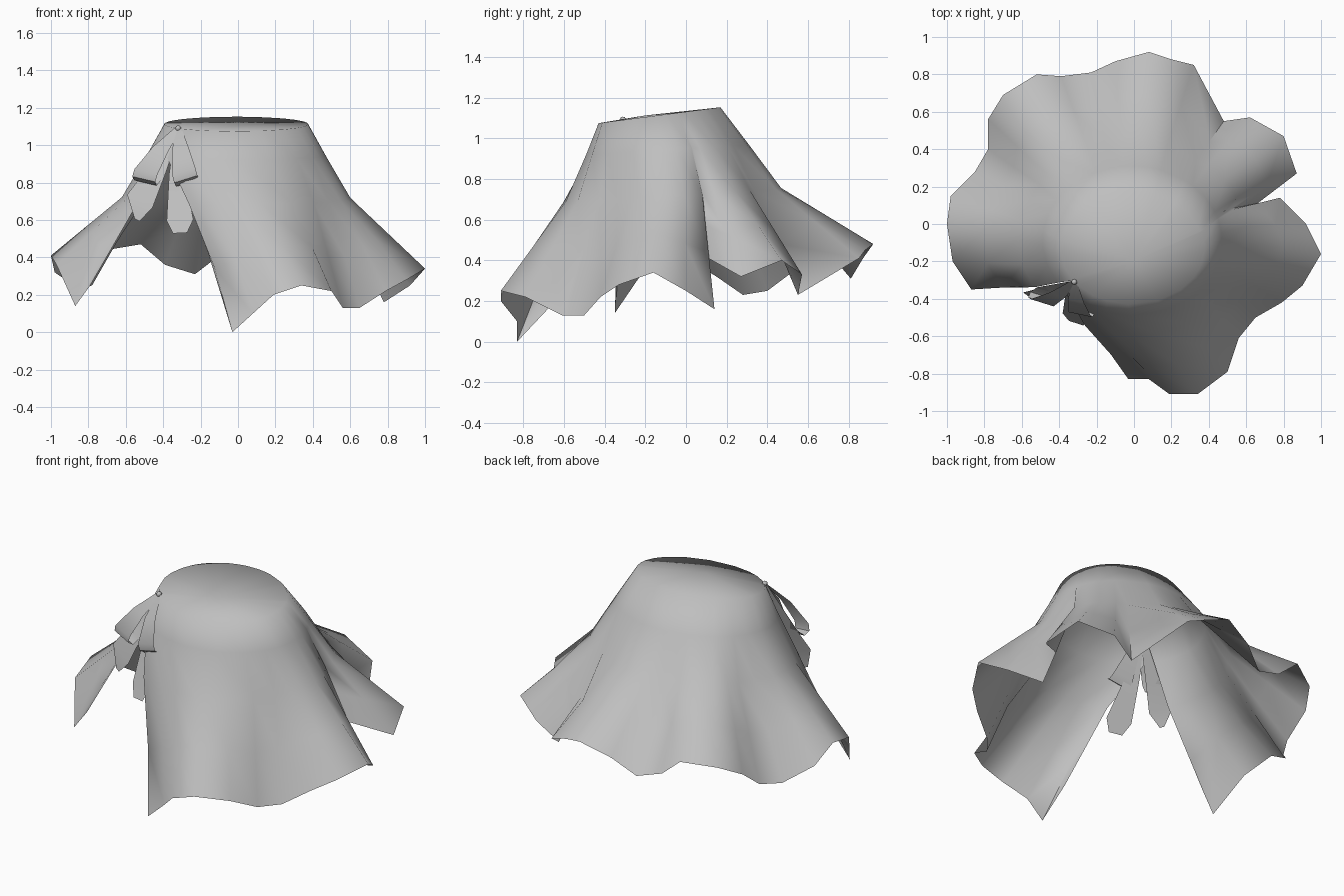
import bpy, bmesh
from math import sin, cos, atan2, radians, degrees
from mathutils import Vector

cube = bpy.data.objects.get("Cube")
if cube:
    bpy.data.objects.remove(cube, do_unlink=True)

cloth = bpy.data.materials.new("grey_cloth")
cloth.use_nodes = True
cloth.diffuse_color = (0.52, 0.52, 0.52, 1)
cloth.node_tree.nodes["Principled BSDF"].inputs["Base Color"].default_value = (0.52, 0.52, 0.52, 1)


def finish(bm, name, angle):
    """Turn a bmesh into a smooth shaded object."""
    mesh = bpy.data.meshes.new(name)
    bm.to_mesh(mesh)
    bm.free()
    mesh.materials.append(cloth)
    obj = bpy.data.objects.new(name, mesh)
    bpy.context.collection.objects.link(obj)
    bpy.ops.object.select_all(action="DESELECT")
    obj.select_set(True)
    bpy.context.view_layer.objects.active = obj
    bpy.ops.object.shade_smooth_by_angle(angle=radians(angle))
    return obj


def bridge(bm, rows):
    """Join rows of vertices with quads."""
    for low, high in zip(rows, rows[1:]):
        for i in range(len(low) - 1):
            bm.faces.new((high[i], high[i + 1], low[i + 1], low[i]))


def remap(value, start, end, new_start, new_end):
    return new_start + (value - start) / (end - start) * (new_end - new_start)


# Folded hem, from one side of the front slit round to the other
hem = [Vector(p) for p in (
    (-.06, -.67, .17), (-.03, -.83, 0), (.08, -.83, .1), (.19, -.91, .2), (.34, -.91, .25),
    (.5, -.79, .22), (.56, -.61, .13), (.65, -.5, .13), (.79, -.42, .22), (.9, -.33, .28),
    (1, -.16, .34), (.92, 0, .25), (.78, .14, .16), (.66, .11, .41), (.87, .27, .32),
    (.8, .47, .4), (.62, .57, .33), (.48, .55, .23), (.32, .85, .41), (.2, .88, .45),
    (.08, .92, .48), (-.1, .87, .41), (-.23, .81, .31), (-.39, .79, .36), (-.52, .8, .47),
    (-.7, .69, .44), (-.78, .56, .37), (-.78, .4, .25), (-.85, .28, .23), (-.98, .15, .32),
    (-1, 0, .41), (-.97, -.2, .36), (-.87, -.35, .14), (-.79, -.34, .25))]


def hem_angle(p):
    a = degrees(atan2(p.y + 0.1, p.x))
    return a + 360 if a < -120 else a


def slit_angle(a, right_end, left_end):
    """Close the slit gradually towards the waist."""
    if a < -35:
        return remap(a, hem_angle(hem[0]), -35, right_end, -35)
    if a > 150:
        return remap(a, 150, hem_angle(hem[-1]), 150, left_end)
    return a


def ring(centre_y, rx, ry, height, slope, right_end, left_end):
    points = []
    for p in hem:
        a = radians(slit_angle(hem_angle(p), right_end, left_end))
        y = centre_y + ry * sin(a)
        points.append(Vector((rx * cos(a) - 0.01, y, height + slope * y)))
    return points


def fold_scale(i):
    """Pull a column inwards where the hem forms a valley."""
    if i < 3 or i > len(hem) - 4:
        return 1
    r = [hem[k].xy.length for k in (i - 2, i, i + 2)]
    return 1 + 0.3 * min(0, r[1] - (r[0] + r[2]) / 2)


# Skirt body with waist, hip and ruffle rows
waist = ring(-0.13, 0.385, 0.3, 1.13, 0.13, -145, 215)
upper = ring(-0.09, 0.48, 0.4, 0.95, 0.06, -140, 214)
hip = ring(-0.07, 0.595, 0.52, 0.74, 0.06, -116, 211)
hip = [h.lerp(p, 0.04) for h, p in zip(hip, hem)]
for i, h in enumerate(hip):
    h.xy *= fold_scale(i)
ruffle = [h.lerp(p, 0.5) for h, p in zip(hip, hem)]
bm = bmesh.new()
rows = [[bm.verts.new(p) for p in row] for row in (hem, ruffle, hip, upper, waist)]
bridge(bm, rows)
# Top panel, blended softly into the body
centre = bm.verts.new((0, -0.2, 1.112))
top = rows[-1]
for a, b in zip(top, top[1:]):
    bm.faces.new((a, b, centre))
bmesh.ops.remove_doubles(bm, verts=top, dist=0.001)
bmesh.ops.recalc_face_normals(bm, faces=bm.faces)
finish(bm, "skirt", 75)


def ribbon(name, side, path):
    """Strip of cloth along a path of (point, half width)."""
    side = Vector(side).normalized()
    bm = bmesh.new()
    rows = [[bm.verts.new(Vector(p) + side * w * s) for s in (-1, 1)] for p, w in path]
    bridge(bm, rows)
    finish(bm, name, 40)


# Bow loops
knot = Vector((-0.32, -0.31, 1.09))
for name, side, tip in (
        ("bow_loop_right", (.95, -.3, -.22), Vector((-.5, -.4, .81))),
        ("bow_loop_left", (.95, -.2, .3), Vector((-.275, -.47, .81)))):
    out = Vector((-0.01, -0.03, 0.02))
    ribbon(name, side, [
        (knot, .018), (knot.lerp(tip, .45) + out, .045), (knot.lerp(tip, .9) + out, .066),
        (tip + out * .4, .066), (tip - out * .6, .064),
        (knot.lerp(tip, .85) - out, .06), (knot, .015)])

# Bow tails
ribbon("bow_tail_right", (.85, -.3, -.45), [
    (knot, .015), ((-.43, -.35, .87), .05), ((-.525, -.39, .7), .08), ((-.54, -.4, .6), .015)])
ribbon("bow_tail_left", (.95, -.3, .05), [
    (knot, .015), ((-.33, -.4, .85), .04), ((-.31, -.5, .6), .075), ((-.31, -.53, .53), .04)])

# Bow knot
bm = bmesh.new()
bmesh.ops.create_uvsphere(bm, u_segments=8, v_segments=5, radius=0.016)
bmesh.ops.translate(bm, verts=bm.verts, vec=knot)
finish(bm, "bow_knot", 60)
